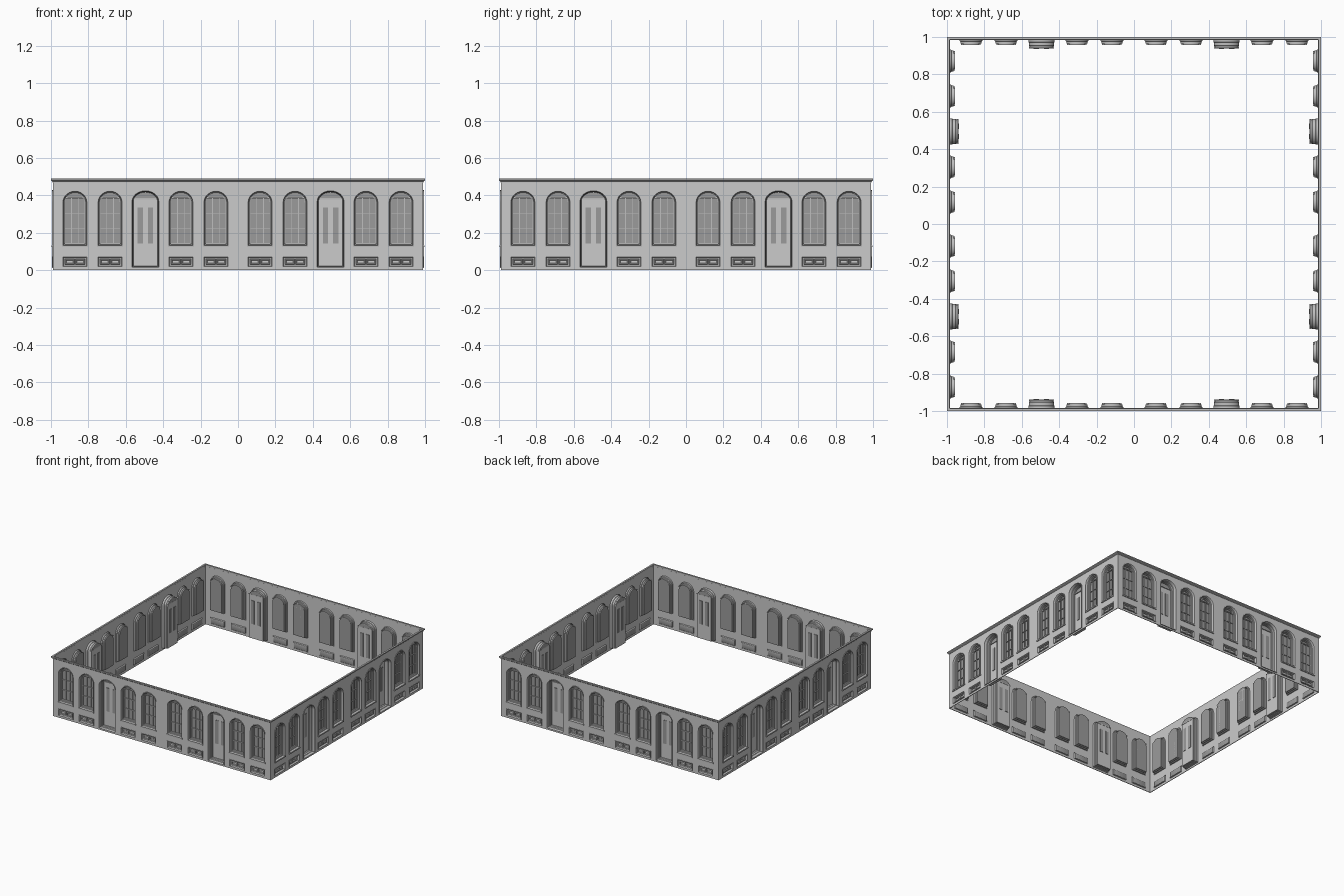
import bpy, bmesh, math
from mathutils import Matrix, Vector

if "Cube" in bpy.data.objects:
    bpy.data.objects.remove(bpy.data.objects["Cube"])


def material(name, v):
    m = bpy.data.materials.new(name)
    m.use_nodes = True
    m.diffuse_color = (v, v, v, 1)
    m.node_tree.nodes["Principled BSDF"].inputs["Base Color"].default_value = (v, v, v, 1)
    return m


WALL = material("wall grey", 0.6)
TRIM = material("trim grey", 0.52)
GLASS = material("glass grey", 0.33)
MATS = [WALL, TRIM, GLASS]
OUT = -0.99          # outer face of the front wall
WINDOWS = [s * x for x in (0.118, 0.305, 0.684, 0.872) for s in (-1, 1)]
DOORS = [-0.495, 0.495]


# outlines in the wall plane, counter-clockwise seen from outside
def arch(hw, z0, spring, rise, inset=0, n=12):
    pts = [(-hw + inset, z0 + inset), (hw - inset, z0 + inset)]
    for k in range(n + 1):
        a = math.pi * k / n
        pts.append(((hw - inset) * math.cos(a), spring + (rise - inset) * math.sin(a)))
    return pts


def rect(hw, z0, z1, inset=0):
    x, a, b = hw - inset, z0 + inset, z1 - inset
    return [(-x, a), (x, a), (x, b), (-x, b)]


def window_outline(inset=0):
    return arch(0.068, 0.128, 0.362, 0.064, inset)


def door_outline(inset=0):
    return arch(0.076, 0.012, 0.366, 0.062, inset)


def panel_outline(inset=0):
    return rect(0.068, 0.016, 0.074, inset)


# stepped moulding: profile is a list of (inset, depth behind wall face)
def moulding(bm, outline, profile, end_mat):
    rings = [[bm.verts.new((x, OUT + d, z)) for x, z in outline(i)] for i, d in profile]
    for a, b in zip(rings, rings[1:]):
        for i in range(len(a)):
            j = (i + 1) % len(a)
            bm.faces.new((a[i], a[j], b[j], b[i])).material_index = 1
    bm.faces.new(rings[-1]).material_index = end_mat


def box(bm, x0, x1, d0, d1, z0, z1, mat):
    size = Vector((x1 - x0, d1 - d0, z1 - z0))
    mid = Vector(((x0 + x1) / 2, OUT + (d0 + d1) / 2, (z0 + z1) / 2))
    res = bmesh.ops.create_cube(bm, matrix=Matrix.Translation(mid) @ Matrix.Diagonal(size.to_4d()))
    for f in {f for v in res["verts"] for f in v.link_faces}:
        f.material_index = mat


def finish(bm, name):
    me = bpy.data.meshes.new(name)
    bm.to_mesh(me)
    bm.free()
    for m in MATS:
        me.materials.append(m)
    me.shade_smooth()
    me.set_sharp_from_angle(angle=math.radians(28))
    return me


# arched window with glazing bars
def make_window():
    bm = bmesh.new()
    moulding(bm, window_outline, [(0, 0.002), (0, -0.005), (0.004, -0.005), (0.007, 0),
                                  (0.007, 0.012), (0.012, 0.014), (0.012, 0.024),
                                  (0.016, 0.026), (0.016, 0.034)], 2)
    for x in (-0.018, 0.018):
        box(bm, x - 0.002, x + 0.002, 0.027, 0.034, 0.145, 0.388, 1)
    for z in (0.222, 0.305):
        box(bm, -0.052, 0.052, 0.027, 0.034, z - 0.002, z + 0.002, 1)
    box(bm, -0.052, 0.052, 0.024, 0.034, 0.384, 0.391, 1)
    box(bm, -0.07, 0.07, -0.007, 0.003, 0.123, 0.133, 1)
    return finish(bm, "window")


# door leaf with two glass strips and an arched light
def make_door():
    bm = bmesh.new()
    moulding(bm, door_outline, [(0, 0.002), (0, -0.005), (0.004, -0.005), (0.006, 0),
                                (0.006, 0.018), (0.009, 0.02), (0.009, 0.036),
                                (0.011, 0.038), (0.011, 0.05)], 0)
    for s in (-1, 1):
        x = s * 0.027
        box(bm, x - 0.014, x + 0.014, 0.046, 0.054, 0.143, 0.335, 2)
    light = arch(0.056, 0.386, 0.387, 0.027)
    for d, order in ((0.047, 1), (0.053, -1)):
        vs = [bm.verts.new((x, OUT + d, z)) for x, z in light[::order]]
        bm.faces.new(vs).material_index = 2
    box(bm, -0.066, 0.066, 0.042, 0.052, 0.379, 0.385, 1)
    return finish(bm, "door")


# low panel beneath each window
def make_panel():
    bm = bmesh.new()
    moulding(bm, panel_outline, [(0, 0.002), (0, -0.003), (0.004, -0.003), (0.007, 0.004),
                                 (0.007, 0.012), (0.011, 0.014)], 2)
    for s in (-1, 1):
        def sub(inset=0):
            return [(x + s * 0.028, z) for x, z in rect(0.025, 0.031, 0.059, inset)]
        moulding(bm, sub, [(0, 0.014), (0.002, 0.006), (0.005, 0.006), (0.008, 0.011)], 0)
    return finish(bm, "panel")


# thin wall sheet with arched and square openings
def make_wall():
    cu = bpy.data.curves.new("wall_outline", "CURVE")
    cu.dimensions = "2D"
    cu.fill_mode = "BOTH"
    cu.extrude = 0.0025
    loops = [rect(0.99, 0, 0.478)]
    for xs, outlines in ((WINDOWS, (window_outline, panel_outline)), (DOORS, (door_outline,))):
        for outline in outlines:
            loops += [[(x + p, z) for p, z in outline(0.002)] for x in xs]
    for pts in loops:
        sp = cu.splines.new("POLY")
        sp.points.add(len(pts) - 1)
        for p, (x, z) in zip(sp.points, pts):
            p.co = (x, z, 0, 1)
        sp.use_cyclic_u = True
    ob = bpy.data.objects.new("wall_outline", cu)
    bpy.context.collection.objects.link(ob)
    bpy.context.view_layer.update()
    deps = bpy.context.evaluated_depsgraph_get()
    me = bpy.data.meshes.new_from_object(ob.evaluated_get(deps))
    bpy.data.objects.remove(ob)
    me.transform(Matrix.Translation((0, OUT + 0.0025, 0)) @ Matrix.Rotation(math.pi / 2, 4, "X"))
    me.materials.clear()
    me.materials.append(WALL)
    me.shade_flat()
    return me


def place(name, me, matrix):
    ob = bpy.data.objects.new(name, me)
    ob.matrix_world = matrix
    bpy.context.collection.objects.link(ob)


# the same facade on all four sides
wall, window, door, panel = make_wall(), make_window(), make_door(), make_panel()
for k, side in enumerate(("front", "left", "back", "right")):
    turn = Matrix.Rotation(k * math.pi / 2, 4, "Z")
    place(side + "_wall", wall, turn)
    for x in WINDOWS:
        shift = turn @ Matrix.Translation((x, 0, 0))
        place(side + "_window", window, shift)
        place(side + "_panel", panel, shift)
    for x in DOORS:
        place(side + "_door", door, turn @ Matrix.Translation((x, 0, 0)))

# mitred cornice running round the top
bm = bmesh.new()
profile = [(0.989, 0.468), (0.993, 0.47), (0.993, 0.475), (1, 0.481),
           (1, 0.49), (0.986, 0.49), (0.985, 0.468)]
corners = [(-1, -1), (1, -1), (1, 1), (-1, 1)]
rings = [[bm.verts.new((cx * s, cy * s, z)) for s, z in profile] for cx, cy in corners]
for i, a in enumerate(rings):
    b = rings[(i + 1) % 4]
    for j in range(len(profile)):
        n = (j + 1) % len(profile)
        bm.faces.new((a[j], b[j], b[n], a[n])).material_index = 1
bmesh.ops.recalc_face_normals(bm, faces=bm.faces)
place("cornice", finish(bm, "cornice"), Matrix())
